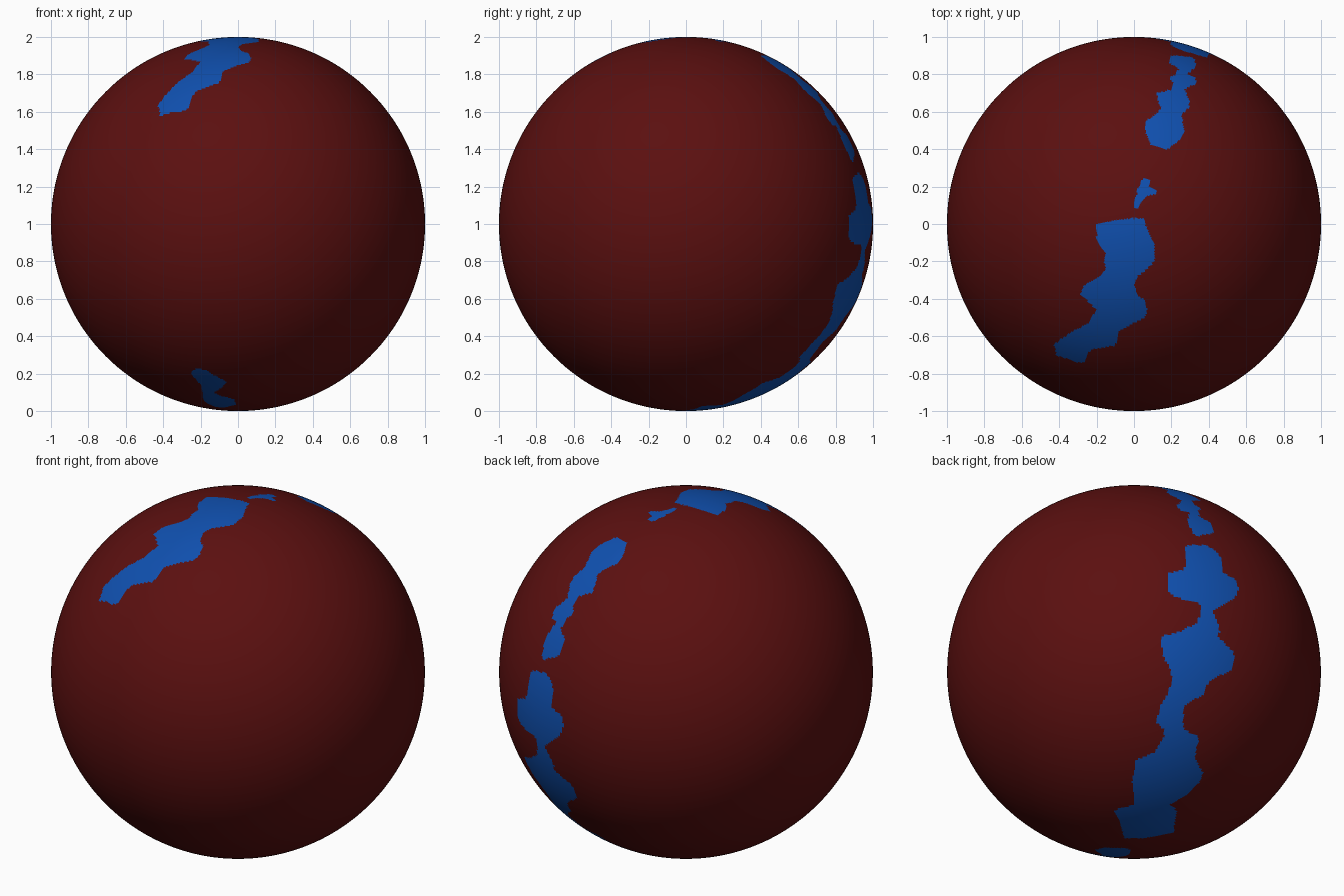
import bpy, bmesh, math
from mathutils import Vector

# Two flat paints
def paint(name, rgb):
    m = bpy.data.materials.new(name)
    m.diffuse_color = (*rgb, 1)
    return m

red = paint("dark red", (0.105, 0.005, 0.005))
blue = paint("river blue", (0.005, 0.08, 0.43))

# Viewing frames (right, up, toward viewer) in which the patches are outlined
a, b, c, s = math.cos(math.radians(50)), math.sin(math.radians(50)), math.cos(math.radians(30)), 0.5
TOP = (Vector((1, 0, 0)), Vector((0, 1, 0)), Vector((0, 0, 1)))
BOTTOM = (Vector((1, 0, 0)), Vector((0, 1, 0)), Vector((0, 0, -1)))
BACK = (Vector((-b, a, 0)), Vector((a * s, b * s, c)), Vector((a * c, b * c, -s)))

# Each patch: rows of (height, left edge, right edge), highest first
crown = [(.03, -.01, .05), (.02, -.1, .06), (0, -.2, .06), (-.07, -.2, .09), (-.11, -.19, .11),
         (-.15, -.15, .11), (-.2, -.16, .11), (-.24, -.15, .07), (-.28, -.18, .02),
         (-.33, -.27, 0), (-.38, -.29, .02), (-.41, -.25, .06), (-.46, -.2, .07),
         (-.5, -.23, .06), (-.53, -.24, 0), (-.57, -.32, -.08), (-.62, -.4, -.09),
         (-.65, -.43, -.1), (-.67, -.42, -.23), (-.7, -.42, -.25), (-.74, -.3, -.26)]
islet = [(.24, .04, .09), (.2, .03, .08), (.18, .01, .12), (.16, .02, .12), (.15, .01, .07),
         (.12, 0, .04), (.08, 0, .02)]
upper_back = [(.9, .2, .25), (.89, .19, .32), (.86, .19, .33), (.83, .24, .32), (.8, .22, .28),
              (.78, .19, .33), (.75, .21, .33), (.72, .2, .27), (.7, .12, .28), (.65, .13, .3),
              (.62, .15, .29), (.58, .11, .25), (.55, .06, .26), (.5, .06, .27),
              (.45, .08, .25), (.42, .09, .2), (.4, .15, .19)]
lower_back = [(.68, .28, .38), (.65, .27, .44), (.6, .28, .47), (.55, .27, .47), (.53, .19, .48),
              (.49, .18, .55), (.44, .18, .56), (.4, .22, .54), (.37, .35, .49), (.32, .36, .42),
              (.26, .33, .45), (.22, .25, .46), (.19, .15, .45), (.11, .15, .53), (.06, .17, .54),
              (.01, .2, .52), (-.05, .2, .4), (-.12, .18, .37), (-.18, .14, .27),
              (-.27, .12, .26), (-.31, .16, .27), (-.35, .16, .35), (-.43, .11, .33),
              (-.47, .01, .33), (-.54, 0, .37), (-.59, -.01, .35), (-.66, 0, .28),
              (-.71, 0, .19), (-.74, -.11, .23), (-.79, -.08, .22), (-.86, -.06, .21),
              (-.89, -.05, .05)]
underside = [(-.17, -.12, -.08), (-.26, -.18, -.01), (-.35, -.19, -.02), (-.38, -.19, -.08),
             (-.41, -.19, -.13), (-.47, -.2, -.09), (-.53, -.24, -.06), (-.56, -.25, -.1),
             (-.6, -.22, -.17)]
PATCHES = [(TOP, crown), (TOP, islet), (TOP, upper_back), (BACK, lower_back), (BOTTOM, underside)]

def inside(p, frame, rows):
    right, up, toward = frame
    v = p.dot(up)
    if p.dot(toward) < 0 or not rows[-1][0] <= v <= rows[0][0]:
        return False
    u = p.dot(right)
    for (v0, l0, r0), (v1, l1, r1) in zip(rows, rows[1:]):
        if v >= v1:
            k = (v0 - v) / (v0 - v1)
            return l0 + k * (l1 - l0) <= u <= r0 + k * (r1 - r0)
    return False

# Globe, faces coloured by patch
bm = bmesh.new()
bmesh.ops.create_uvsphere(bm, u_segments=440, v_segments=260, radius=1)
for f in bm.faces:
    f.smooth = True
    p = f.calc_center_median()
    if any(inside(p, *patch) for patch in PATCHES):
        f.material_index = 1
mesh = bpy.data.meshes.new("globe")
bm.to_mesh(mesh)
bm.free()
mesh.materials.append(red)
mesh.materials.append(blue)
globe = bpy.data.objects.new("globe", mesh)
globe.location.z = 1
bpy.context.collection.objects.link(globe)
